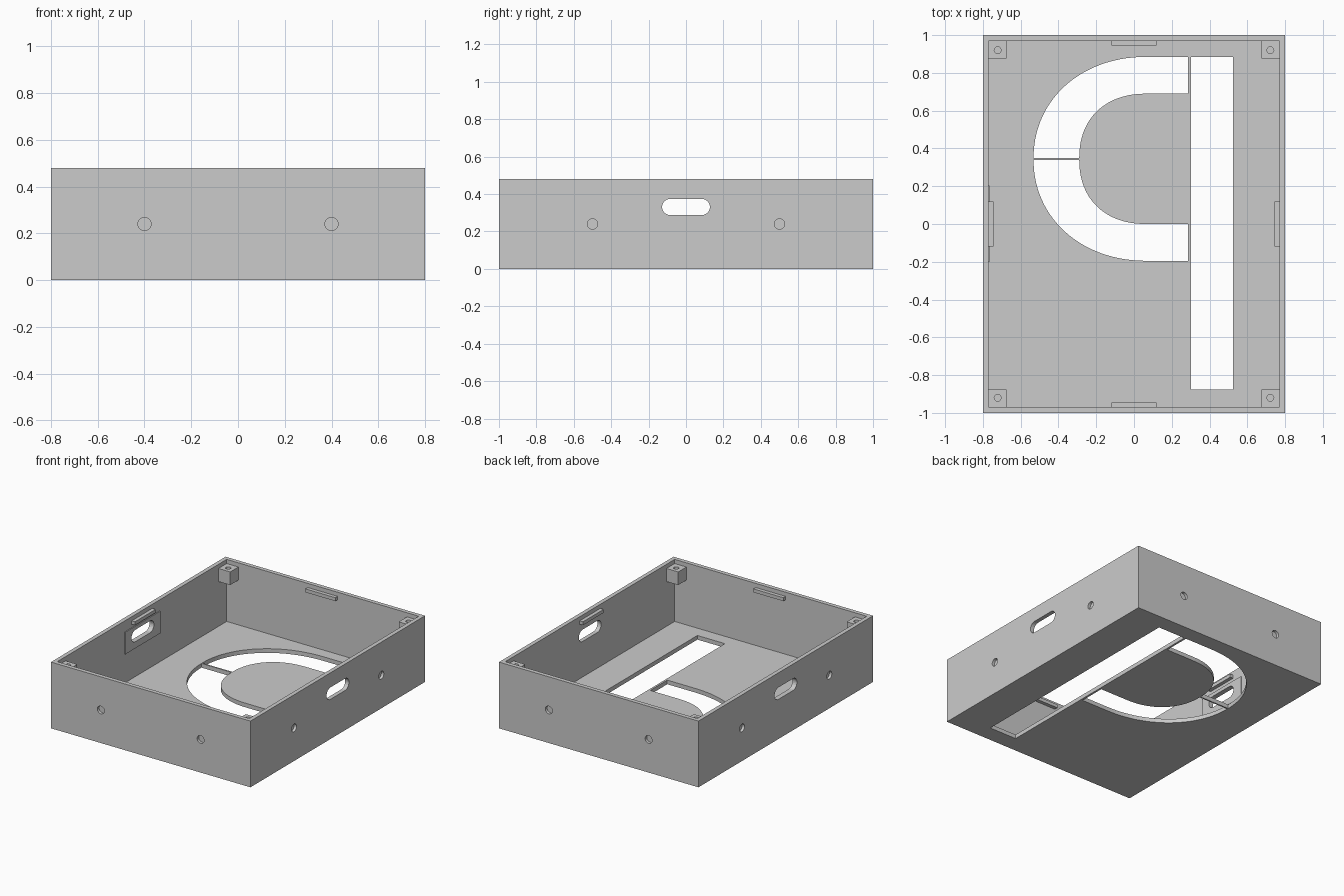
import bpy, math
from mathutils import Matrix, Vector

cube = bpy.data.objects.get("Cube")
if cube:
    bpy.data.objects.remove(cube, do_unlink=True)

grey = bpy.data.materials.new("plain grey")
grey.use_nodes = True
GREY = (0.6, 0.6, 0.6, 1)
grey.diffuse_color = GREY
grey.node_tree.nodes["Principled BSDF"].inputs["Base Color"].default_value = GREY

WALL, FLOOR, HEIGHT = 0.03, 0.03, 0.48
LEDGE = 0.45          # top of the lid supports
INX, INY = 0.8 - WALL, 1 - WALL


def prism(name, outline, low, high, axis="z"):
    """Extrude a 2D outline along an axis (x: outline is y,z; y: outline is x,z)."""
    place = {"z": lambda a, b, h: (a, b, h),
             "x": lambda a, b, h: (h, a, b),
             "y": lambda a, b, h: (a, h, b)}[axis]
    n = len(outline)
    verts = [place(a, b, h) for h in (low, high) for a, b in outline]
    faces = [tuple(range(n))[::-1], tuple(range(n, 2 * n))]
    faces += [(i, (i + 1) % n, (i + 1) % n + n, i + n) for i in range(n)]
    if axis == "y":
        faces = [f[::-1] for f in faces]
    mesh = bpy.data.meshes.new(name)
    mesh.from_pydata(verts, [], faces)
    mesh.materials.append(grey)
    obj = bpy.data.objects.new(name, mesh)
    bpy.context.collection.objects.link(obj)
    return obj


def box(name, x0, x1, y0, y1, z0, z1):
    return prism(name, [(x0, y0), (x1, y0), (x1, y1), (x0, y1)], z0, z1)


def circle(cx, cy, r, n=24):
    return [(cx + r * math.cos(2 * math.pi * i / n),
             cy + r * math.sin(2 * math.pi * i / n)) for i in range(n)]


def cut(obj, cutters):
    """Subtract the cutters, keep the resulting mesh and delete the cutters."""
    for c in cutters:
        c.hide_render = True
        mod = obj.modifiers.new("cut", "BOOLEAN")
        mod.operation, mod.solver, mod.object = "DIFFERENCE", "EXACT", c
    bpy.context.view_layer.update()
    deps = bpy.context.evaluated_depsgraph_get()
    mesh = bpy.data.meshes.new_from_object(obj.evaluated_get(deps))
    obj.modifiers.clear()
    obj.data = mesh
    for c in cutters:
        bpy.data.objects.remove(c, do_unlink=True)


def slot_cutter():
    # Rounded cable slot through both side walls
    r, half, z = 0.043, 0.085, 0.331
    pts = []
    for side in (1, -1):
        for i in range(13):
            a = math.pi * (i / 12 - 0.5) + (0 if side > 0 else math.pi)
            pts.append((side * half + r * math.cos(a), z + r * math.sin(a)))
    return prism("slot_cutter", pts, -1, 1, "x")


def bow(rx, ry, power, start, end, steps=28):
    # Rounded left-hand curve, as a quarter or half of a squarish ellipse
    pts = []
    for i in range(steps + 1):
        a = start + (end - start) * i / steps
        c, s = math.cos(a), math.sin(a)
        pts.append((0.07 - rx * abs(c) ** (2 / power),
                    0.345 + ry * math.copysign(abs(s) ** (2 / power), s)))
    return pts


def curved_opening(sign):
    # Upper or lower half of the curved opening, leaving a thin bridge between them
    q = math.pi / 2
    end_x, gap = 0.287, 0.345 + sign * 0.005
    outer = bow(0.602, 0.54, 2.1, 0, sign * q)
    inner = bow(0.36, 0.345, 2.25, sign * q, 0)
    outer[0] = (outer[0][0], gap)
    inner[-1] = (inner[-1][0], gap)
    pts = outer + [(end_x, outer[-1][1]), (end_x, inner[0][1])] + inner
    if sign > 0:
        pts.reverse()
    return prism("curved_cutter", pts, -0.1, 0.1)


# Tray: hollowed box with openings in the floor and walls
tray = box("tray", -0.8, 0.8, -1, 1, 0, HEIGHT)
cutters = [box("cavity_cutter", -INX, INX, -INY, INY, FLOOR, 1),
           box("long_cutter", 0.302, 0.523, -0.877, 0.885, -0.1, 0.1),
           curved_opening(1), curved_opening(-1), slot_cutter()]

# Blind round sockets, two on each outer wall
for s in (-1, 1):
    for t in (-1, 1):
        for axis, face, pos in (("y", 1, 0.4), ("x", 0.8, 0.5)):
            ends = sorted((s * (face - 0.02), s * (face + 0.1)))
            cutters.append(prism("socket_cutter", circle(t * pos, 0.24, 0.028),
                                 ends[0], ends[1], axis))
cut(tray, cutters)

# Corner blocks with screw holes
for sx, side in ((1, "left"), (-1, "right")):
    for sy, end in ((-1, "front"), (1, "back")):
        x = sorted((sx * (INX + 0.005), sx * (INX - 0.094)))
        y = sorted((sy * (INY + 0.005), sy * (INY - 0.094)))
        block = box(f"{end}_{side}_corner_block", *x, *y, LEDGE - 0.095, LEDGE)
        hole = prism("screw_cutter", circle(sx * 0.722, sy * 0.92, 0.018),
                     LEDGE - 0.075, 1)
        cut(block, [hole])

# Lid support ribs in the middle of each wall
for s, side, end in ((1, "left", "back"), (-1, "right", "front")):
    x = sorted((s * (INX + 0.005), s * (INX - 0.026)))
    y = sorted((s * (INY + 0.005), s * (INY - 0.026)))
    box(f"{side}_support_rib", *x, -0.118, 0.118, LEDGE - 0.025, LEDGE)
    box(f"{end}_support_rib", -0.12, 0.12, *y, LEDGE - 0.025, LEDGE)

# Thin pad around the slot on the inside of the right wall
pad = box("slot_pad", -INX - 0.005, -INX + 0.006, -0.2, 0.205, 0.24, 0.4)
cut(pad, [slot_cutter()])
